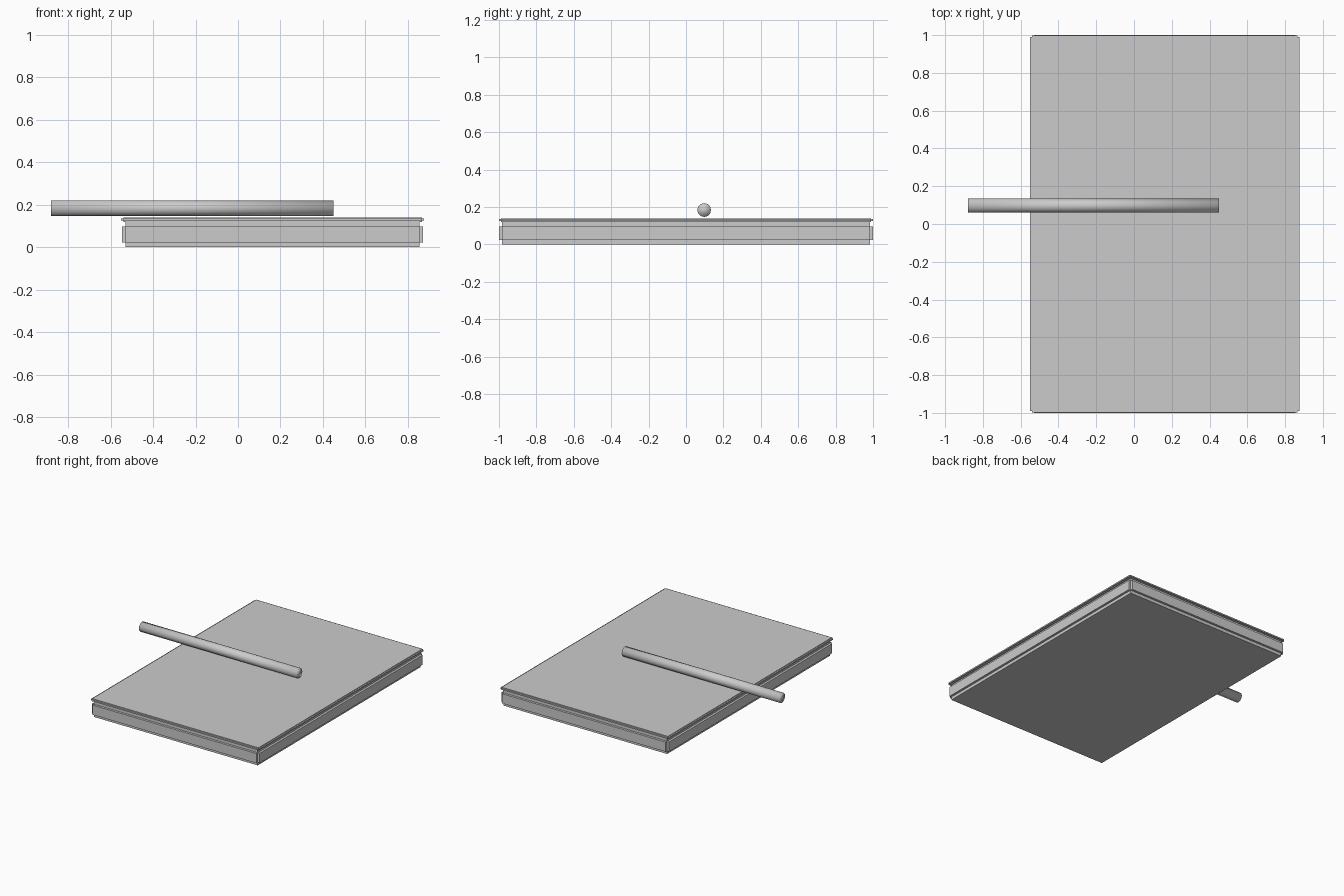
import bpy, bmesh, math

if "Cube" in bpy.data.objects:
    bpy.data.objects.remove(bpy.data.objects["Cube"])

grey = bpy.data.materials.new("plain grey")
grey.diffuse_color = (0.6, 0.6, 0.6, 1)
grey.use_nodes = True
grey.node_tree.nodes["Principled BSDF"].inputs["Base Color"].default_value = grey.diffuse_color


def make_object(name, bm):
    bmesh.ops.recalc_face_normals(bm, faces=bm.faces)
    mesh = bpy.data.meshes.new(name)
    bm.to_mesh(mesh)
    bm.free()
    mesh.materials.append(grey)
    obj = bpy.data.objects.new(name, mesh)
    bpy.context.collection.objects.link(obj)
    return obj


def panelled_slab(name, half_x, half_y, z0, z1, band0, band1, depth):
    """Box whose four sides each carry a raised band, leaving notched corners."""
    bm = bmesh.new()
    corners = [(-half_x, -half_y), (half_x, -half_y), (half_x, half_y), (-half_x, half_y)]
    rings = [[bm.verts.new((x + CENTRE_X, y, z)) for x, y in corners]
             for z in (z0, band0, band1, z1)]
    bm.faces.new(rings[0])
    bm.faces.new(rings[-1])
    bands = []
    for level in range(3):
        for i in range(4):
            j = (i + 1) % 4
            face = bm.faces.new((rings[level][i], rings[level][j],
                                 rings[level + 1][j], rings[level + 1][i]))
            if level == 1:
                bands.append(face)
    bm.normal_update()
    # Push each side band outward on its own
    for face in bmesh.ops.extrude_discrete_faces(bm, faces=bands)["faces"]:
        offset = face.normal * depth
        bmesh.ops.translate(bm, verts=face.verts, vec=offset)
    return make_object(name, bm)


CENTRE_X = 0.163

# Thick lower block and thin top board
panelled_slab("base_block", 0.692, 0.983, 0.0, 0.12, 0.023, 0.097, 0.021 - 0.004)
panelled_slab("top_board", 0.703, 0.989, 0.12, 0.14, 0.125, 0.135, 0.01)

# Rod floating just above the board, overhanging on the left
bpy.ops.mesh.primitive_cylinder_add(vertices=12, radius=0.037, depth=1.33,
                                    location=(-0.215, 0.097, 0.184),
                                    rotation=(0, math.pi / 2, 0))
rod = bpy.context.object
rod.name = "rod"
rod.data.materials.append(grey)
bpy.ops.object.shade_smooth()
